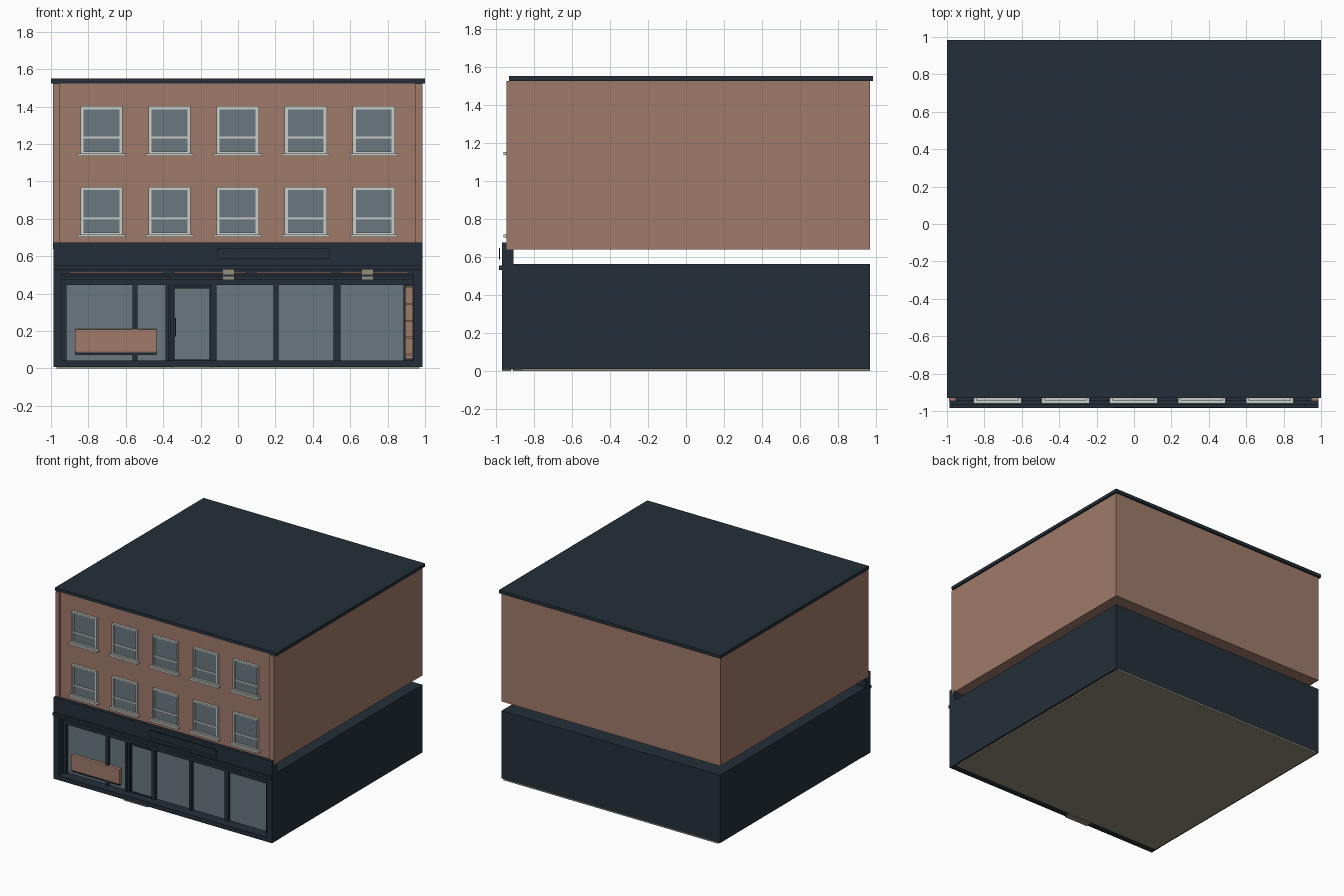
import bpy, bmesh

if "Cube" in bpy.data.objects:
    bpy.data.objects.remove(bpy.data.objects["Cube"])

def lin(c):
    c /= 255
    return c / 12.92 if c <= 0.04045 else ((c + 0.055) / 1.055) ** 2.4

def material(name, r, g, b):
    m = bpy.data.materials.new(name)
    m.diffuse_color = (lin(r), lin(g), lin(b), 1)
    m.use_nodes = True
    m.node_tree.nodes["Principled BSDF"].inputs["Base Color"].default_value = m.diffuse_color
    return m

NAVY = material("navy_paint", 36, 47, 56)
BRICK = material("brick", 160, 123, 107)
GLASS = material("glass", 106, 120, 126)
WHITE = material("pale_frame", 203, 208, 201)
BEIGE = material("beige_floor", 150, 142, 126)

def boxes(name, mat, specs, bevel=0):
    """One object from boxes given as (x0, x1, y0, y1, z0, z1)."""
    bm = bmesh.new()
    for x0, x1, y0, y1, z0, z1 in specs:
        vs = bmesh.ops.create_cube(bm, size=1)["verts"]
        for v in vs:
            v.co = (x1 if v.co.x > 0 else x0, y1 if v.co.y > 0 else y0, z1 if v.co.z > 0 else z0)
    me = bpy.data.meshes.new(name)
    bm.to_mesh(me)
    bm.free()
    me.materials.append(mat)
    ob = bpy.data.objects.new(name, me)
    bpy.context.collection.objects.link(ob)
    if bevel:
        mod = ob.modifiers.new("bevel", "BEVEL")
        mod.width, mod.segments = bevel, 2
    return ob

def frame(x0, x1, z0, z1, y0, y1, t):
    """Four bars around a rectangle in the front plane."""
    return [(x0, x0 + t, y0, y1, z0, z1), (x1 - t, x1, y0, y1, z0, z1),
            (x0 + t, x1 - t, y0, y1, z0, z0 + t), (x0 + t, x1 - t, y0, y1, z1 - t, z1)]

# Roof and upper storeys
boxes("roof_slab", NAVY, [(-1, 1, -.93, .984, 1.524, 1.55)])
boxes("upper_walls", BRICK, [(-.988, .986, -.925, .968, .638, 1.524)])
boxes("corner_pilasters", BRICK, [(-.988, -.953, -.945, -.925, .638, 1.524),
                                  (.946, .986, -.945, -.925, .638, 1.524)])

# Sash windows, two rows of five
for row, z0 in enumerate((.717, 1.15)):
    for col in range(5):
        cx = -.73 + col * .364
        x0, x1, z1 = cx - .113, cx + .113, z0 + .253
        tag = f"{row + 1}_{col + 1}"
        boxes("window_frame_" + tag, WHITE, frame(x0, x1, z0, z1, -.944, -.92, .01)
              + frame(x0 + .01, x1 - .01, z0, z1 - .01, -.936, -.92, .007)
              + [(x0 + .01, x1 - .01, -.938, -.92, z0 + .08, z0 + .09)])
        boxes("window_glass_" + tag, GLASS, [(x0 + .01, x1 - .01, -.93, -.924, z0 + .005, z1 - .01)])
        boxes("window_sill_" + tag, WHITE, [(cx - .128, cx + .128, -.96, -.92, z0 - .015, z0)])

# Ground floor shell
boxes("floor", BEIGE, [(-.97, .97, -.91, .968, 0, .01)])
boxes("ground_walls", NAVY, [(-.986, -.94, -.968, .968, .01, .563), (.937, .986, -.968, .968, .01, .563),
                             (-.94, .937, .93, .968, .01, .563)])
boxes("ground_ceiling", NAVY, [(-.94, .937, -.91, .93, .54, .563)])
boxes("plinth", NAVY, [(-.986, .986, -.968, -.86, .008, .043)])
boxes("door_threshold", BEIGE, [(-.35, -.14, -.968, -.92, 0, .008)])

# Fascia, cornice and blank sign panel
boxes("fascia", NAVY, [(-.986, .986, -.968, -.94, .55, .674), (-.986, .986, -.94, -.908, .53, .653)])
boxes("cornice", NAVY, [(-.986, .986, -.984, -.94, .53, .553)])
boxes("sign_panel", NAVY, [(-.11, .49, -.984, -.978, .585, .645)])

# Shopfront posts, header and transom
posts = [(-.94, -.917), (-.564, -.537), (-.388, -.368), (-.362, -.345),
         (-.147, -.115), (.19, .216), (.51, .548), (.885, .895)]
boxes("shopfront_posts", NAVY, [(a, b, -.905, -.865, .043, .46) for a, b in posts])
boxes("shopfront_header", NAVY, [(-.94, .937, -.905, -.865, .446, .475),
                                 (-.94, .937, -.905, -.885, .492, .503)])
boxes("transom_back", NAVY, [(-.94, .937, -.865, -.855, .446, .55)])
boxes("transom_strips", BRICK, [(a, b, -.874, -.864, .508, .516)
                                for a, b in ((-.9, -.4), (-.34, .04), (.1, .5), (.55, .91))])
boxes("lamps", BEIGE, [(c - .032, c + .032, -.897, -.866, .46, .528) for c in (-.051, .692)])

# Shop glass and door
panes = [(-.917, -.564), (-.537, -.388), (.216, .51), (-.115, .19), (.548, .885)]
boxes("shop_glass", GLASS, [(a, b, -.883, -.877, .043, .446) for a, b in panes])
boxes("door_frame", NAVY, frame(-.352, -.14, .035, .44, -.895, -.87, .012))
boxes("door_glass", GLASS, [(-.342, -.15, -.883, -.877, .043, .43)])
boxes("door_handle", NAVY, [(-.338, -.332, -.91, -.895, .17, .27)])

# Display counter and shelving
boxes("display_counter", BRICK, [(-.872, -.432, -.91, -.84, .085, .21)], .006)
boxes("counter_base", NAVY, [(-.868, -.436, -.908, -.845, .073, .085)])
boxes("shelf_unit", BRICK, [(.53, .935, -.83, -.82, .05, .44)]
      + [(.53, .935, -.87, -.82, .07 + i * .09, .08 + i * .09) for i in range(5)])
